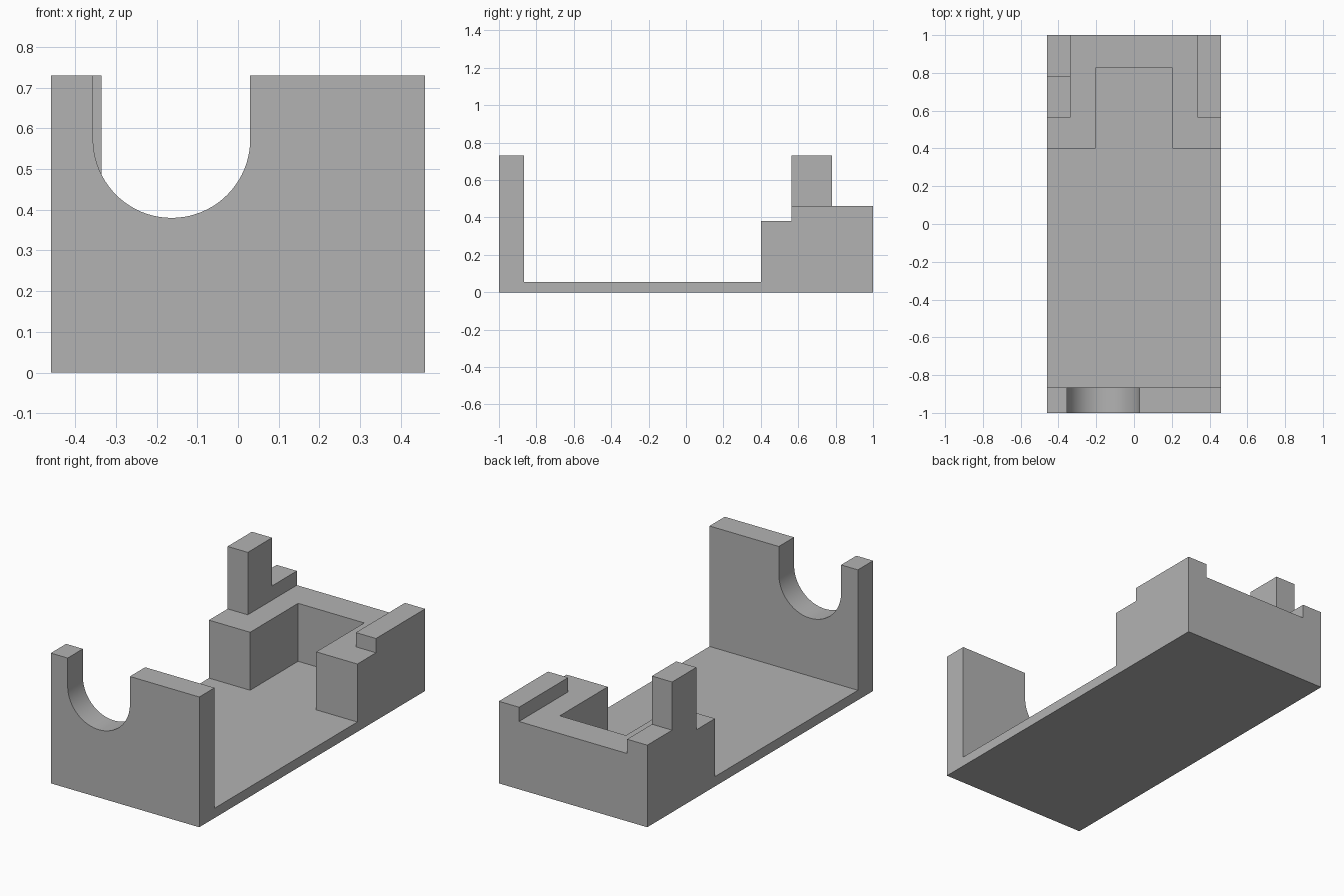
import bpy
import bmesh
from math import cos, sin, pi
from mathutils import Vector

cube = bpy.data.objects.get("Cube")
if cube:
    bpy.data.objects.remove(cube, do_unlink=True)

grey = bpy.data.materials.new("plain_grey")
grey.use_nodes = True
colour = (0.45, 0.45, 0.45, 1)
grey.diffuse_color = colour
grey.node_tree.nodes["Principled BSDF"].inputs["Base Color"].default_value = colour

HALF_X = 0.46
FLOOR, BLOCK_TOP, RAIL_TOP, TOP = 0.055, 0.38, 0.46, 0.73
WALL_BACK, BLOCK_FRONT, RAIL_FRONT = -0.865, 0.4, 0.565
RAIL_X = 0.335


def prism(name, outline, direction):
    """Extrude a closed planar outline along a direction."""
    bm = bmesh.new()
    face = bm.faces.new([bm.verts.new(p) for p in outline])
    ext = bmesh.ops.extrude_face_region(bm, geom=[face], use_keep_orig=True)
    moved = [g for g in ext["geom"] if isinstance(g, bmesh.types.BMVert)]
    bmesh.ops.translate(bm, verts=moved, vec=Vector(direction))
    bmesh.ops.recalc_face_normals(bm, faces=bm.faces)
    mesh = bpy.data.meshes.new(name)
    bm.to_mesh(mesh)
    bm.free()
    mesh.materials.append(grey)
    obj = bpy.data.objects.new(name, mesh)
    bpy.context.collection.objects.link(obj)
    return obj


def box(name, x0, x1, y0, y1, z0, z1):
    base = [(x0, y0, z0), (x1, y0, z0), (x1, y1, z0), (x0, y1, z0)]
    return prism(name, base, (0, 0, z1 - z0))


# Floor plate
box("base_plate", -HALF_X, HALF_X, -1, 1, 0, FLOOR)

# Front wall with a round-bottomed open notch
cx, radius = -0.163, 0.193
cz = BLOCK_TOP + radius
steps = 40
arc = [(cx + radius * cos(a), cz + radius * sin(a))
       for a in (-pi * i / steps for i in range(steps + 1))]
profile = [(-HALF_X, FLOOR), (HALF_X, FLOOR), (HALF_X, TOP), (cx + radius, TOP)]
profile += arc + [(cx - radius, TOP), (-HALF_X, TOP)]
wall = prism("front_wall", [(x, -1, z) for x, z in profile], (0, WALL_BACK + 1, 0))
bpy.ops.object.select_all(action="DESELECT")
wall.select_set(True)
bpy.context.view_layer.objects.active = wall
bpy.ops.object.shade_smooth_by_angle()

# U-shaped rear block around an open pocket
px, pocket_back = 0.205, 0.825
plan = [(-HALF_X, BLOCK_FRONT), (-px, BLOCK_FRONT), (-px, pocket_back),
        (px, pocket_back), (px, BLOCK_FRONT), (HALF_X, BLOCK_FRONT),
        (HALF_X, 1), (-HALF_X, 1)]
prism("rear_block", [(x, y, FLOOR) for x, y in plan], (0, 0, BLOCK_TOP - FLOOR))

# Side rails on the block
box("left_rail", RAIL_X, HALF_X, RAIL_FRONT, 1, BLOCK_TOP, RAIL_TOP)

# Right rail and its upright post share one stepped side profile
post_back = 0.78
side = [(RAIL_FRONT, BLOCK_TOP), (1, BLOCK_TOP), (1, RAIL_TOP),
        (post_back, RAIL_TOP), (post_back, TOP), (RAIL_FRONT, TOP)]
prism("right_rail_with_post", [(-HALF_X, y, z) for y, z in side],
      (HALF_X - RAIL_X, 0, 0))
